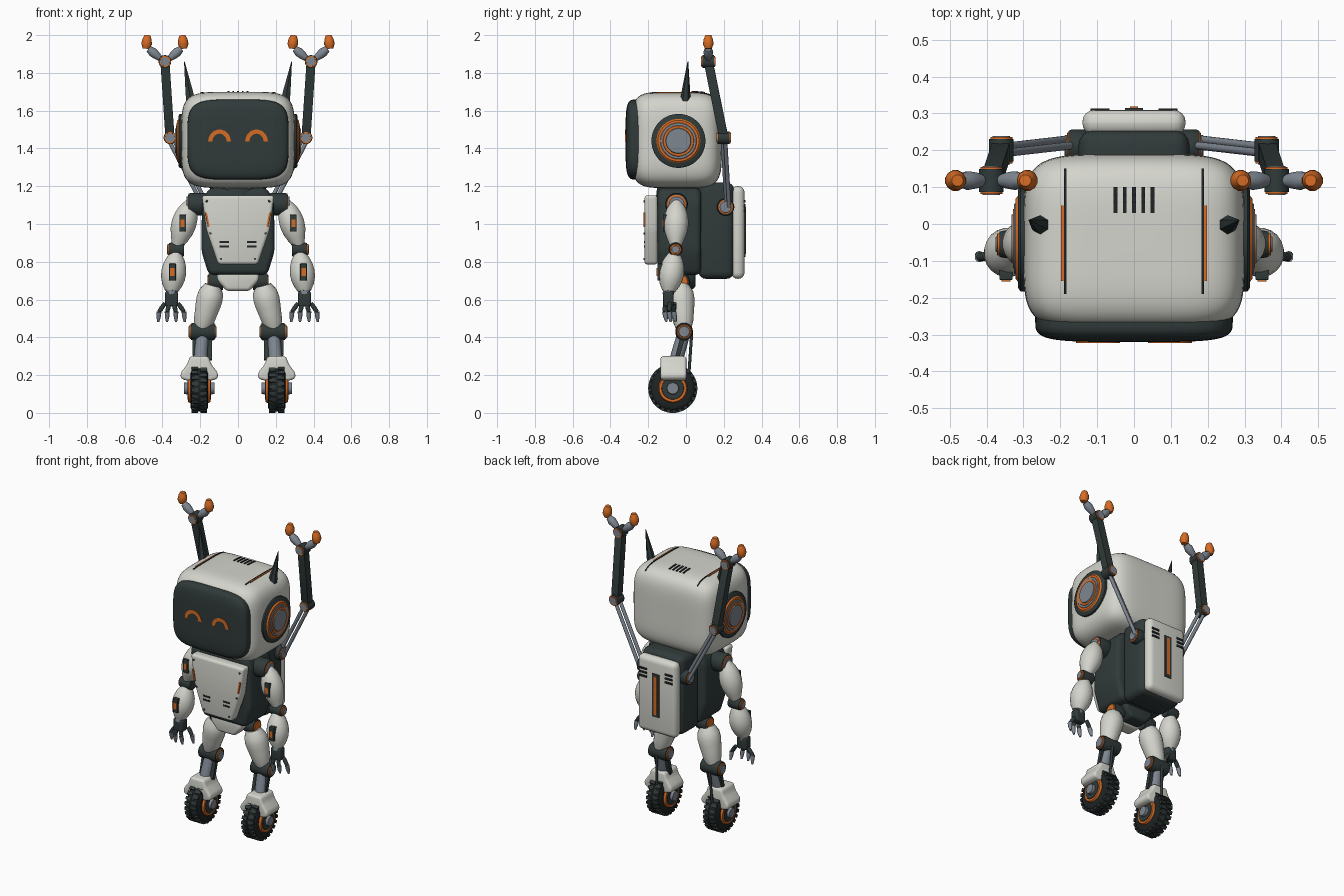
import bpy, bmesh, math
from mathutils import Vector, Matrix

if "Cube" in bpy.data.objects:
    bpy.data.objects.remove(bpy.data.objects["Cube"])


def material(name, r, g, b):
    m = bpy.data.materials.new(name)
    m.use_nodes = True
    m.diffuse_color = (r, g, b, 1)
    m.node_tree.nodes["Principled BSDF"].inputs["Base Color"].default_value = (r, g, b, 1)
    return m


WHITE = material("shell white", .66, .66, .61)
DARK = material("dark slate", .03, .042, .042)
BLACK = material("tyre black", .014, .017, .017)
ORANGE = material("orange", .68, .15, .018)
GREY = material("steel grey", .21, .24, .28)
parts = []


def finish(name, bm, mat):
    bmesh.ops.recalc_face_normals(bm, faces=bm.faces)
    mesh = bpy.data.meshes.new(name)
    bm.to_mesh(mesh)
    bm.free()
    mesh.materials.append(mat)
    ob = bpy.data.objects.new(name, mesh)
    bpy.context.scene.collection.objects.link(ob)
    parts.append(ob)
    return ob


def round_edges(bm, width):
    if width:
        bmesh.ops.bevel(bm, geom=bm.edges[:], offset=width, segments=4, profile=.5,
                        affect='EDGES', clamp_overlap=True)


def box(name, center, size, mat, bevel=0):
    bm = bmesh.new()
    bmesh.ops.create_cube(bm, size=1, matrix=Matrix.Translation(center) @ Matrix.Diagonal((*size, 1)))
    round_edges(bm, bevel)
    return finish(name, bm, mat)


def prism(name, outline, y0, y1, mat, bevel=0):
    """Extrude an x-z outline along y."""
    bm = bmesh.new()
    face = bm.faces.new([bm.verts.new((x, y0, z)) for x, z in outline])
    new = bmesh.ops.extrude_face_region(bm, geom=[face])["geom"]
    bmesh.ops.translate(bm, vec=(0, y1 - y0, 0), verts=[v for v in new if isinstance(v, bmesh.types.BMVert)])
    round_edges(bm, bevel)
    return finish(name, bm, mat)


def both(half, shift=0):
    """Close a half outline by mirroring it about x = shift."""
    return [(shift + x, z) for x, z in half] + [(shift - x, z) for x, z in reversed(half)]


def turned(name, a, b, radii, mat, sides=24):
    """Turn evenly spaced radii, or (fraction, radius) pairs, around the axis a-b."""
    a, b = Vector(a), Vector(b)
    d = (b - a).normalized()
    u = (Vector((0, 0, 1)) if abs(d.y) > .9 else Vector((0, 1, 0))).cross(d).normalized()
    v = d.cross(u)
    if not isinstance(radii[0], tuple):
        radii = [(i / (len(radii) - 1), r) for i, r in enumerate(radii)]
    bm = bmesh.new()
    rings = []
    for t, r in radii:
        angles = [(i + .5) * math.tau / sides for i in range(sides)]
        rings.append([bm.verts.new(a.lerp(b, t) + r * (u * math.cos(q) + v * math.sin(q))) for q in angles])
    for low, high in zip(rings, rings[1:]):
        for i in range(sides):
            j = (i + 1) % sides
            bm.faces.new((low[i], low[j], high[j], high[i]))
    bm.faces.new(rings[0])
    bm.faces.new(rings[-1])
    return finish(name, bm, mat)


def superbox(name, center, half, power, mat):
    """Softly inflated box."""
    bm = bmesh.new()
    bmesh.ops.create_cube(bm, size=2)
    bmesh.ops.subdivide_edges(bm, edges=bm.edges[:], cuts=23, use_grid_fill=True)
    for v in bm.verts:
        k = sum(abs(c) ** power for c in v.co) ** (-1 / power)
        v.co = [c + h * p * k for c, h, p in zip(center, half, v.co)]
    return finish(name, bm, mat)


HEAD, HALF, POWER = (0, -.05, 1.445), (.30, .24, .255), 5


def ribbon(name, x, y0, y1, width, lift, mat):
    """Thin inlay that follows the crown of the head."""
    bm = bmesh.new()
    rows = []
    for i in range(13):
        y = y0 + (y1 - y0) * i / 12
        rest = 1 - abs(x / HALF[0]) ** POWER - abs((y - HEAD[1]) / HALF[1]) ** POWER
        z = HEAD[2] + HALF[2] * rest ** (1 / POWER)
        rows.append([bm.verts.new((x + sx * width / 2, y, z + dz))
                     for sx, dz in ((-1, -.006), (-1, lift), (1, lift), (1, -.006))])
    for p, q in zip(rows, rows[1:]):
        for i in range(3):
            bm.faces.new((p[i], p[i + 1], q[i + 1], q[i]))
    bm.faces.new(rows[0])
    bm.faces.new(rows[-1])
    return finish(name, bm, mat)


# Head, visor and neck
superbox("head_shell", HEAD, HALF, POWER, WHITE)
superbox("visor", (0, -.255, 1.447), (.268, .065, .212), 4.5, DARK)
turned("neck", (0, -.03, 1.14), (0, -.03, 1.23), [.13, .12], DARK)
for i in range(5):
    ribbon("crown_vent", (i - 2) * .025, .03, .10, .01, .004, BLACK)

# Torso and pelvis
prism("torso", both([(.155, 1.19), (.19, 1.12), (.195, .86), (.155, .73)]), -.15, .08, DARK, .03)
prism("chest_plate", both([(.192, 1.152), (.168, .97), (.105, .785)]), -.22, -.15, WHITE, .018)
prism("pelvis_front", both([(.115, .75), (.11, .70), (.06, .645)]), -.13, -.03, WHITE, .02)
prism("pelvis_back", both([(.11, .76), (.10, .70), (.055, .655)]), -.05, .05, DARK, .02)

# Backpack
box("backpack", (0, .16, .965), (.30, .19, .51), DARK, .04)
box("backpack_cover", (0, .275, .955), (.28, .07, .49), WHITE, .033)
box("cover_slot", (0, .31, .965), (.05, .009, .28), DARK)
box("cover_light", (0, .314, .965), (.022, .009, .25), ORANGE)

for s, side in ((1, "left"), (-1, "right")):
    def P(x, y, z):
        return (s * x, y, z)

    def axle(name, x0, x1, y, z, r, mat, sides=32):
        turned(f"{side}_{name}", P(x0, y, z), P(x1, y, z),
               [(0, r * .95), (.1, r), (.85, r), (1, r * .93)], mat, sides)

    def link(name, a, b, radii, mat, sides=20):
        turned(f"{side}_{name}", P(*a), P(*b), radii, mat, sides)

    def block(name, c, size, mat, bevel=0):
        box(f"{side}_{name}", P(*c), size, mat, bevel)

    # Smiling eye
    arc = [math.pi * i / 16 for i in range(17)]
    eye = [(s * .098 + .06 * math.cos(q), 1.438 + .062 * math.sin(q)) for q in arc]
    eye += [(s * .098 + .037 * math.cos(q), 1.438 + .04 * math.sin(q)) for q in reversed(arc)]
    prism(f"{side}_eye", eye, -.323, -.315, ORANGE)

    # Ear discs, antenna and crown inlays
    for name, r, x, mat in (("rim", .143, .315, DARK), ("outer_ring", .117, .322, ORANGE),
                            ("pad", .101, .325, GREY), ("inner_ring", .086, .328, ORANGE),
                            ("centre", .07, .333, GREY)):
        axle("ear_" + name, .27, x, -.04, 1.44, r, mat, 48)
    link("antenna", (.247, -.005, 1.63), (.284, .01, 1.86), [.03, .022, .012, .002], DARK, 6)
    ribbon(f"{side}_crown_groove", s * .187, -.19, .15, .007, .004, BLACK)
    ribbon(f"{side}_crown_light", s * .194, -.155, .05, .008, .004, ORANGE)

    # Chest and cover details
    link("chest_light", (.155, -.221, .985), (.169, -.221, 1.06), [.007, .007], ORANGE, 4)
    for z in (.905, .88):
        block("chest_slot", (.073, -.22, z), (.05, .006, .01), BLACK)
    for x, z in ((.165, 1.12), (.09, .815), (.145, .95)):
        link("chest_bolt", (x, -.21, z), (x, -.224, z), [.007, .006], DARK, 8)
    for z in (1.12, 1.095, 1.07):
        block("cover_vent", (.092, .31, z), (.052, .008, .013), BLACK)

    # Arm
    axle("shoulder", .17, .262, -.05, 1.105, .06, DARK)
    axle("shoulder_ring", .25, .266, -.05, 1.105, .05, ORANGE)
    axle("shoulder_cap", .25, .272, -.05, 1.105, .042, GREY)
    link("upper_arm", (.25, -.05, 1.12), (.322, -.055, .885), [.025, .05, .063, .067, .062, .048, .03], WHITE)
    block("upper_arm_panel", (.293, -.108, 1.005), (.036, .03, .09), DARK, .004)
    block("upper_arm_light", (.293, -.122, 1.005), (.022, .009, .04), ORANGE)
    axle("elbow", .285, .365, -.055, .865, .037, DARK)
    axle("elbow_ring", .36, .372, -.055, .865, .03, ORANGE)
    axle("elbow_cap", .36, .376, -.055, .865, .021, GREY)
    link("forearm", (.328, -.06, .845), (.352, -.092, .645), [.03, .05, .062, .067, .064, .054, .035], WHITE)
    block("forearm_panel", (.347, -.137, .745), (.036, .03, .09), DARK, .004)
    block("forearm_light", (.347, -.151, .745), (.024, .009, .042), ORANGE)
    link("wrist", (.35, -.09, .66), (.352, -.095, .625), [.03, .03], GREY)
    block("hand", (.352, -.093, .603), (.07, .055, .08), DARK, .012)
    for dx, y in ((-.035, -.06), (-.012, -.108), (.012, -.108), (.035, -.085)):
        root, mid, tip = (.352 + dx, y, .58), (.352 + dx * 1.9, y - .005, .535), (.352 + dx * 2, y + .005, .482)
        link("finger_base", root, mid, [.011, .013, .011], DARK, 10)
        link("finger_tip", mid, tip, [.014, .012, .006], GREY, 10)

    # Leg
    axle("hip", .08, .155, -.025, .695, .046, DARK)
    axle("hip_ring", .145, .162, -.025, .695, .036, ORANGE)
    link("thigh", (.132, -.03, .675), (.19, -.012, .45), [.045, .066, .07, .066, .06, .055, .042], WHITE)
    axle("knee", .125, .25, -.01, .43, .047, DARK)
    for x0, x1 in ((.24, .256), (.135, .119)):
        axle("knee_ring", x0, x1, -.01, .43, .038, ORANGE)
        axle("knee_cap", x0, x1 + (x1 - x0) * .3, -.01, .43, .03, GREY)
    link("shin", (.188, -.012, .42), (.2, -.055, .27), [.034, .036, .036], GREY)
    for x in (.15, .228):
        link("shin_guard", (x, -.01, .43), (x, -.05, .28), [.018, .016], DARK, 4)
    link("shin_piston", (.19, .03, .42), (.2, .015, .2), [.008, .008], DARK, 10)

    # Wheel and fender
    wx, wy, wz = .205, -.07, .13
    prism(f"{side}_fender", both([(.05, .30), (.062, .26), (.10, .21), (.097, .18), (.06, .17)], s * wx),
          -.135, .002, WHITE, .016)
    link("tyre", (wx - .047, wy, wz), (wx + .047, wy, wz),
         [(0, .078), (0, .1), (.08, .115), (.25, .124), (.75, .124), (.92, .115), (1, .1), (1, .078)], BLACK, 48)
    treads = bmesh.new()
    for i in range(24):
        for k in (-1, 1):
            spot = (Matrix.Translation(P(wx + k * .024, wy, wz))
                    @ Matrix.Rotation((i + k / 4) * math.tau / 24, 4, 'X')
                    @ Matrix.Translation((0, 0, .122)) @ Matrix.Diagonal((.036, .02, .016, 1)))
            bmesh.ops.create_cube(treads, size=1, matrix=spot)
    finish(f"{side}_tyre_treads", treads, DARK)
    for k in (-1, 1):
        axle("wheel_ring", wx, wx + k * .06, wy, wz, .077, ORANGE, 40)
        axle("wheel_disc", wx, wx + k * .063, wy, wz, .062, DARK, 40)
        axle("wheel_hub", wx, wx + k * .08, wy, wz, .032, GREY)

    # Raised manipulator arm
    axle("pack_joint", .13, .178, .21, 1.09, .046, DARK)
    axle("pack_joint_ring", .17, .182, .21, 1.09, .038, ORANGE)
    axle("pack_joint_cap", .17, .188, .21, 1.09, .032, GREY)
    elbow, grip = (.36, .2, 1.457), (.387, .118, 1.86)
    for d in (-.014, .014):
        link("lower_strut", (.168 + d, .222 + d / 2, 1.09), (.36 + d, .2 + d / 2, 1.457), [.011, .011], GREY, 12)
    link("upper_strut", elbow, grip, [(0, .026), (.06, .034), (.94, .034), (1, .026)], DARK, 4)
    for name, (x, y, z) in (("elbow", elbow), ("grip", grip)):
        link(name + "_joint", (x, y - .031, z), (x, y + .031, z), [.034, .034], DARK)
        for k in (-1, 1):
            link(name + "_ring", (x, y, z), (x, y + k * .036, z), [.033, .03], ORANGE)
            link(name + "_cap", (x, y, z), (x, y + k * .039, z), [.026, .024], GREY)
    for k in (-1, 1):
        x, y, z = grip
        link("claw_finger", (x + k * .02, y, z + .012), (x + k * .086, y, z + .068), [.014, .022, .026, .018], GREY, 12)
        link("claw_tip", (x + k * .1, y, z + .068), (x + k * .092, y, z + .14), [.018, .029, .026, .016], ORANGE, 12)

# Shading
bpy.ops.object.select_all(action='DESELECT')
for ob in parts:
    ob.select_set(True)
bpy.context.view_layer.objects.active = parts[0]
bpy.ops.object.shade_smooth_by_angle(angle=math.radians(38))
